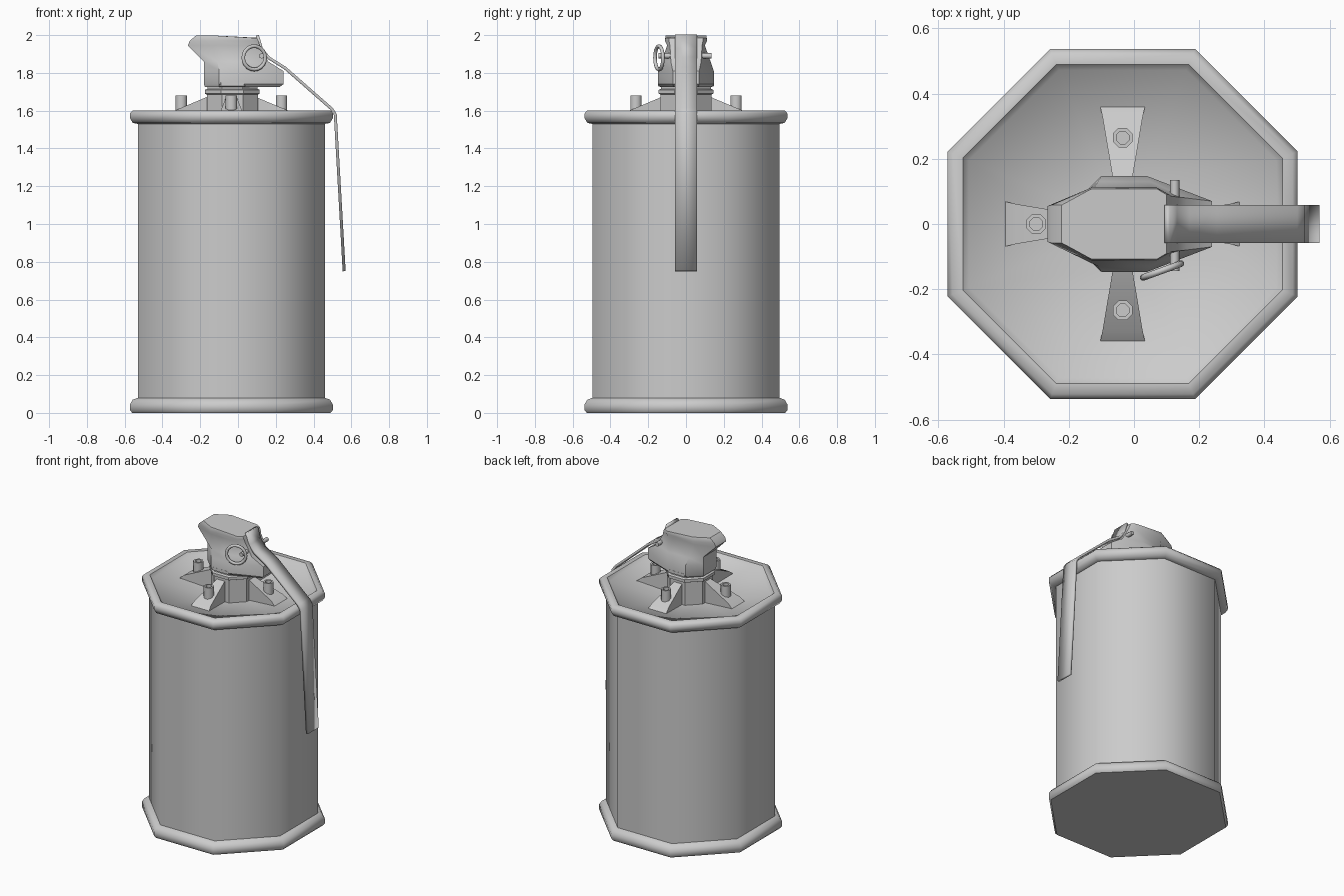
import bpy, bmesh, math
from mathutils import Vector, Matrix

if "Cube" in bpy.data.objects:
    bpy.data.objects.remove(bpy.data.objects["Cube"])

CX = -0.035  # axis of the can


def finish(name, bm, angle=50):
    bmesh.ops.recalc_face_normals(bm, faces=bm.faces)
    me = bpy.data.meshes.new(name)
    bm.to_mesh(me)
    bm.free()
    ob = bpy.data.objects.new(name, me)
    bpy.context.collection.objects.link(ob)
    bpy.ops.object.select_all(action='DESELECT')
    ob.select_set(True)
    bpy.context.view_layer.objects.active = ob
    bpy.ops.object.shade_smooth_by_angle(angle=math.radians(angle))
    return ob


def loft(name, sections, angle=50):
    """Skin closed loops of equal length and cap both ends."""
    bm = bmesh.new()
    rings = [[bm.verts.new(p) for p in s] for s in sections]
    n = len(rings[0])
    for a, b in zip(rings, rings[1:]):
        for i in range(n):
            j = (i + 1) % n
            bm.faces.new((a[i], a[j], b[j], b[i]))
    bm.faces.new(rings[0])
    bm.faces.new(rings[-1])
    return finish(name, bm, angle)


def octagon(apothem, z, x=CX, y=0.0):
    r = apothem / math.cos(math.pi / 8)
    return [(x + r * math.cos((i + .5) * math.pi / 4),
             y + r * math.sin((i + .5) * math.pi / 4), z) for i in range(8)]


def turned(name, profile, x=CX, y=0.0, angle=50):
    return loft(name, [octagon(a, z, x, y) for a, z in profile], angle)


# Can: bottom rim, wall, top rim and dished lid
turned("can_body", [
    (0.525, 0.0), (0.537, 0.015), (0.537, 0.045), (0.522, 0.07), (0.495, 0.08),
    (0.495, 1.53), (0.522, 1.535), (0.537, 1.56), (0.537, 1.585), (0.522, 1.602),
    (0.49, 1.602), (0.472, 1.58), (0.14, 1.53)])

# Neck and stepped collar under the fuze
turned("fuze_neck", [
    (0.135, 1.52), (0.135, 1.685), (0.145, 1.69), (0.145, 1.71),
    (0.132, 1.716), (0.132, 1.725), (0.148, 1.73), (0.148, 1.75)], x=-0.03, angle=35)

# Four flared brackets with hollow studs
for k, side in enumerate(("right", "back", "left", "front")):
    rot = Matrix.Translation((CX, 0, 0)) @ Matrix.Rotation(k * math.pi / 2, 4, 'Z')
    prof = [(0.10, 0.025, 1.685), (0.14, 0.03, 1.668), (0.33, 0.062, 1.588), (0.375, 0.072, 1.55)]
    loft("bracket_" + side, [
        [rot @ Vector(p) for p in ((r, -w, 1.52), (r, w, 1.52), (r, w, z), (r, -w, z))]
        for r, w, z in prof], 20)
    c = rot @ Vector((0.265, 0, 0))
    turned("stud_" + side, [(0.03, 1.56), (0.03, 1.68), (0.019, 1.68), (0.019, 1.65)],
           c.x, c.y)


# Fuze head: mirrored eight-sided sections, wide below and beaked above
def head_section(z, xb, wb, x1, w, x2, xf, wf, dz=0.0):
    half = [(xb, wb, z), (x1, w, z), (x2, w, z + dz), (xf, wf, z + dz)]
    return half + [(x, -y, h) for x, y, h in reversed(half)]


loft("fuze_head", [head_section(*s) for s in (
    (1.725, -0.175, 0.065, -0.10, 0.135, 0.04, 0.22, 0.065),
    (1.74, -0.18, 0.07, -0.10, 0.147, 0.04, 0.24, 0.07),
    (1.81, -0.18, 0.07, -0.10, 0.147, 0.04, 0.24, 0.07),
    (1.86, -0.18, 0.07, -0.11, 0.13, 0.05, 0.16, 0.08),
    (1.945, -0.265, 0.055, -0.13, 0.10, 0.06, 0.115, 0.085),
    (1.97, -0.255, 0.058, -0.13, 0.112, 0.07, 0.108, 0.09),
    (1.998, -0.222, 0.058, -0.13, 0.108, 0.07, 0.10, 0.09, -0.012))], 35)

# Safety lever: bent strip given thickness
path = [(0.102, 2.0), (0.125, 1.925), (0.165, 1.878), (0.25, 1.825),
        (0.495, 1.61), (0.515, 1.58), (0.562, 0.75)]
bm = bmesh.new()
rows = [[bm.verts.new((x, y, z)) for y in (-0.058, 0.058)] for x, z in path]
for a, b in zip(rows, rows[1:]):
    bm.faces.new((a[0], a[1], b[1], b[0]))
lever = finish("safety_lever", bm)
mod = lever.modifiers.new("thickness", 'SOLIDIFY')
mod.thickness = 0.016
mod.offset = 0

# Pull pin across the head
bm = bmesh.new()
bmesh.ops.create_cone(bm, cap_ends=True, segments=8, radius1=0.014, radius2=0.014, depth=0.28,
                      matrix=Matrix.Translation((0.125, -0.005, 1.89)) @ Matrix.Rotation(math.pi / 2, 4, 'X'))
finish("pull_pin", bm)

# Pull ring, swung slightly away from the head
bpy.ops.mesh.primitive_torus_add(
    major_segments=20, minor_segments=8, major_radius=0.062, minor_radius=0.01,
    location=(0.086, -0.143, 1.88), rotation=(math.radians(90), 0, math.radians(20)))
bpy.context.object.name = "pull_ring"
bpy.ops.object.shade_smooth()
